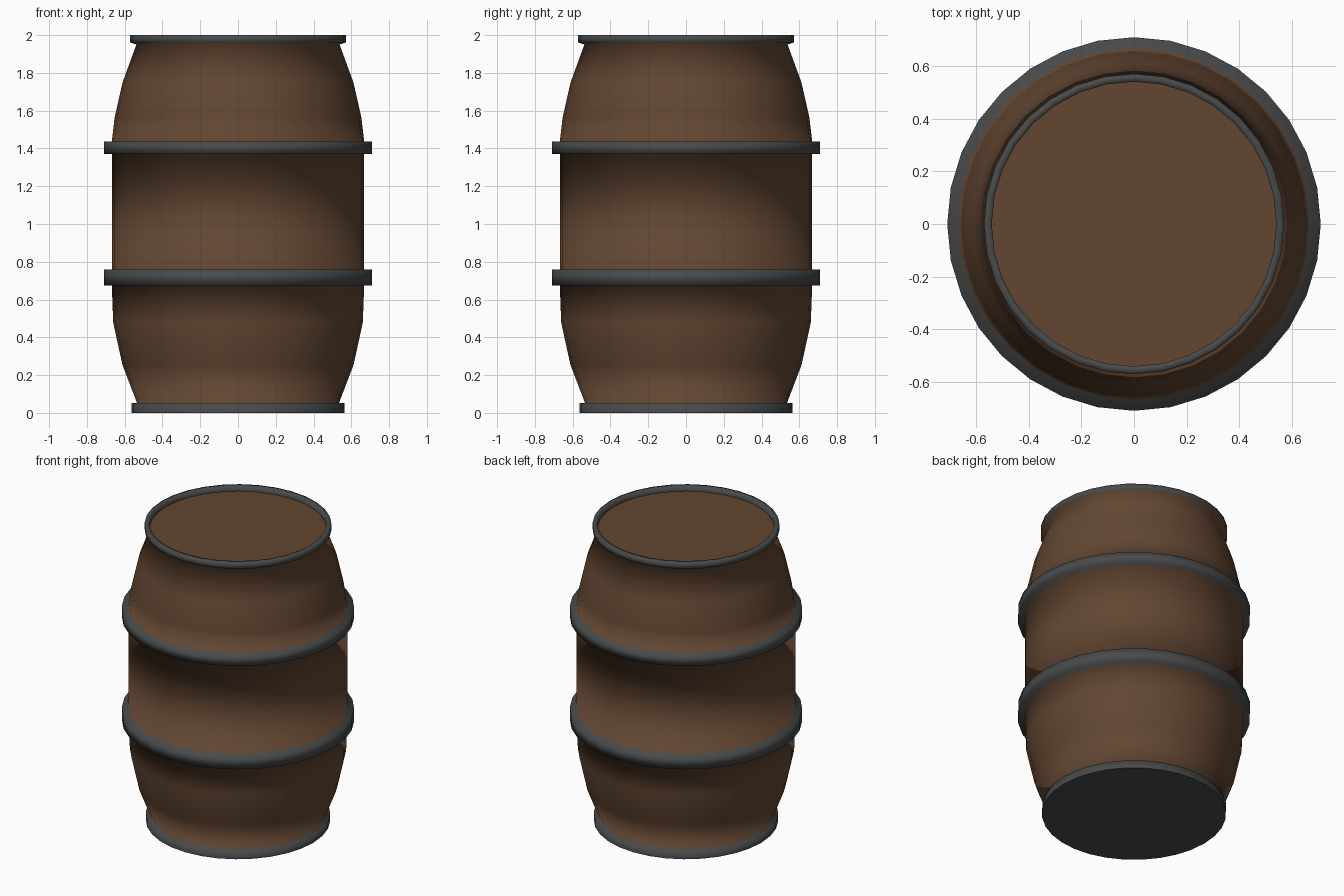
import bpy, bmesh, math

if "Cube" in bpy.data.objects:
    bpy.data.objects.remove(bpy.data.objects["Cube"])

SIDES = 32


def material(name, rgb):
    m = bpy.data.materials.new(name)
    m.diffuse_color = (*rgb, 1.0)
    m.use_nodes = True
    m.node_tree.nodes["Principled BSDF"].inputs["Base Color"].default_value = m.diffuse_color
    return m


wood = material("brown wood", (0.122, 0.062, 0.032))
iron = material("dark iron", (0.066, 0.068, 0.069))


def finish(bm, name, mats):
    bmesh.ops.recalc_face_normals(bm, faces=bm.faces)
    me = bpy.data.meshes.new(name)
    bm.to_mesh(me)
    bm.free()
    for m in mats:
        me.materials.append(m)
    ob = bpy.data.objects.new(name, me)
    bpy.context.collection.objects.link(ob)
    return ob


def ring_of_verts(bm, r, z):
    return [bm.verts.new((r * math.cos(2 * math.pi * i / SIDES),
                          r * math.sin(2 * math.pi * i / SIDES), z))
            for i in range(SIDES)]


# Profile rows: radius, height, material of the band above (0 wood, 1 iron)
profile = [
    (0.563, 0.0, 1), (0.563, 0.053, 1),                      # bottom hoop
    (0.535, 0.053, 0), (0.612, 0.255, 0), (0.661, 0.48, 0),  # lower staves
    (0.668, 0.675, 1), (0.71, 0.675, 1), (0.71, 0.758, 1),   # lower hoop
    (0.668, 0.758, 0),                                       # middle staves
    (0.668, 1.37, 1), (0.71, 1.37, 1), (0.71, 1.438, 1),     # upper hoop
    (0.668, 1.438, 0), (0.653, 1.565, 0), (0.611, 1.75, 0),  # upper staves
    (0.538, 1.95, 0),
    (0.571, 1.961, 1), (0.571, 2.0, 1), (0.541, 2.0, 1),     # top hoop and rim
    (0.541, 1.967, 0),
]

# Barrel wall with hoops, smooth all over, closed by lid and base
bm = bmesh.new()
rows = [ring_of_verts(bm, r, z) for r, z, _ in profile]
for (lo, hi, p) in zip(rows, rows[1:], profile):
    for i in range(SIDES):
        j = (i + 1) % SIDES
        f = bm.faces.new((lo[i], lo[j], hi[j], hi[i]))
        f.material_index = p[2]
        f.smooth = True
base = bm.faces.new(rows[0])
base.material_index = 1
lid = bm.faces.new(rows[-1])
lid.material_index = 0
for cap in (base, lid):          # crisp flat ends
    for e in cap.edges:
        e.smooth = False
finish(bm, "barrel", [wood, iron])
